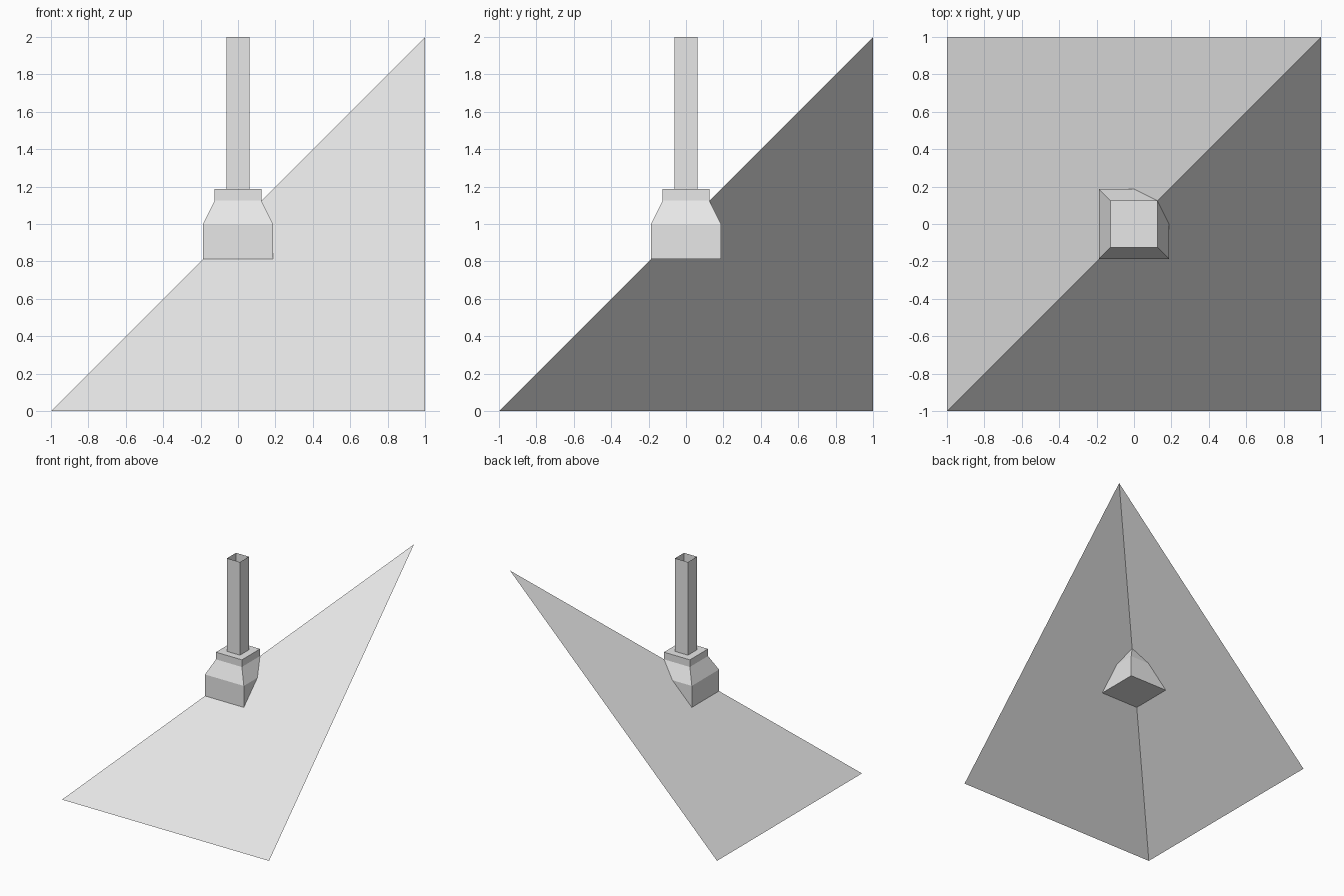
import bpy
import bmesh

cube = bpy.data.objects.get("Cube")
if cube:
    bpy.data.objects.remove(cube, do_unlink=True)

# One plain grey for every part
grey = bpy.data.materials.new("light grey")
grey.use_nodes = True
colour = (0.8, 0.8, 0.8, 1.0)
grey.diffuse_color = colour
grey.node_tree.nodes["Principled BSDF"].inputs["Base Color"].default_value = colour


def add_object(name, bm):
    mesh = bpy.data.meshes.new(name)
    bm.to_mesh(mesh)
    bm.free()
    mesh.materials.append(grey)
    obj = bpy.data.objects.new(name, mesh)
    bpy.context.collection.objects.link(obj)
    return obj


def square_stack(name, profile, capped):
    """Flat-sided column through square rings given as (half width, height)."""
    bm = bmesh.new()
    rings = []
    for half, z in profile:
        corners = [(-half, -half), (half, -half), (half, half), (-half, half)]
        rings.append([bm.verts.new((x, y, z)) for x, y in corners])
    for low, high in zip(rings, rings[1:]):
        for i in range(4):
            j = (i + 1) % 4
            bm.faces.new((low[i], low[j], high[j], high[i]))
    if capped:
        bm.faces.new(rings[0][::-1])
        bm.faces.new(rings[-1])
    return add_object(name, bm)


# Folded sheet: a square with one raised corner, creased along the diagonal
bm = bmesh.new()
front_low, side_low, peak, back_low = [
    bm.verts.new(p) for p in ((-1, -1, 0), (1, -1, 0), (1, 1, 2), (-1, 1, 0))]
bm.faces.new((front_low, side_low, peak))
bm.faces.new((front_low, peak, back_low))
add_object("folded_sheet", bm)

# Closed base block with sloped shoulders and a short collar
square_stack("base_block",
             [(0.1875, 0.8125), (0.1875, 1.0), (0.125, 1.125), (0.125, 1.1875)], True)

# Open thin-walled square tube
square_stack("square_tube", [(0.0625, 1.1875), (0.0625, 2.0)], False)
